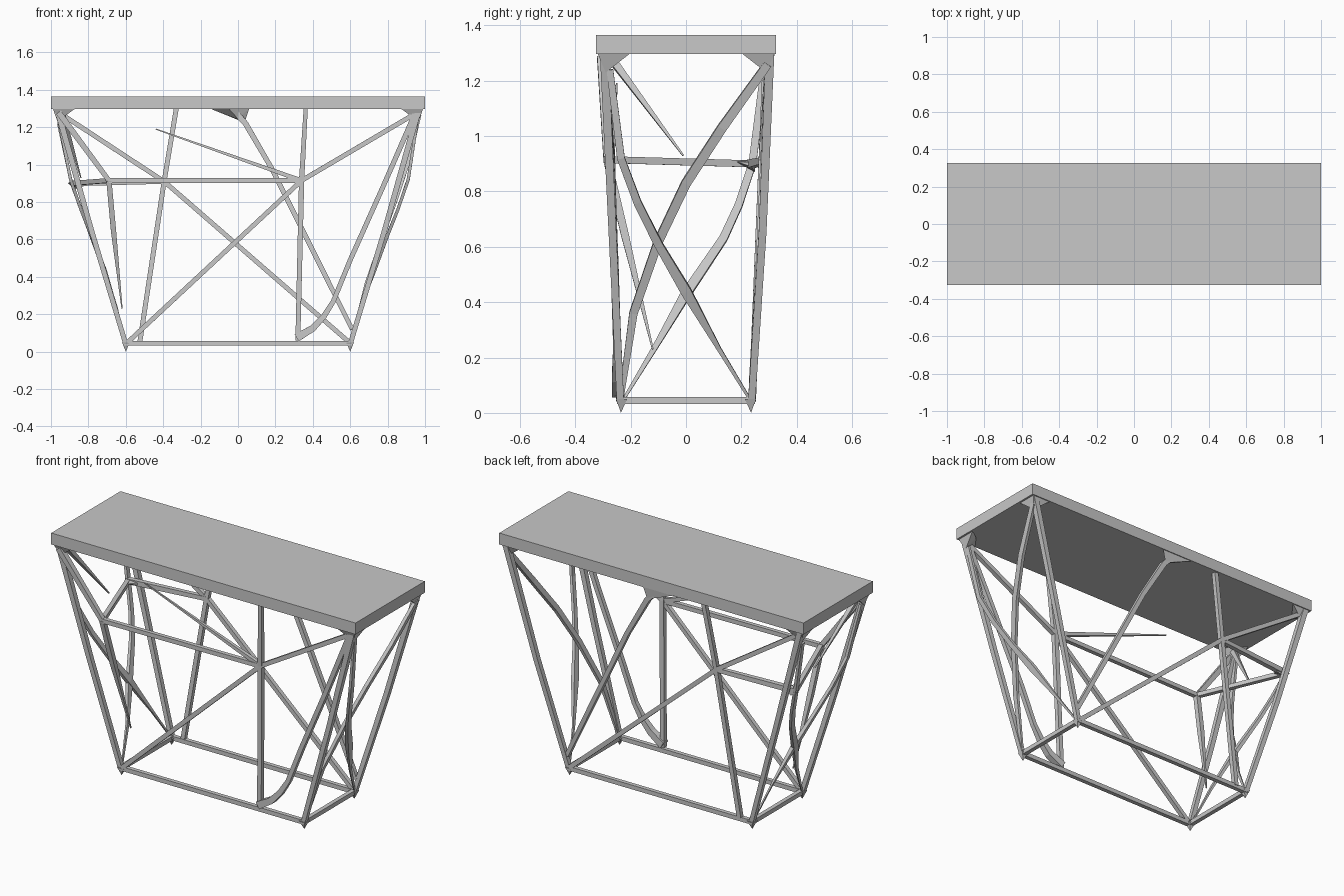
import bpy, bmesh
from mathutils import Vector

old = bpy.data.objects.get("Cube")
if old:
    bpy.data.objects.remove(old, do_unlink=True)

grey = bpy.data.materials.new("plain grey")
grey.use_nodes = True
COL = (0.58, 0.58, 0.58, 1)
grey.diffuse_color = COL
grey.node_tree.nodes["Principled BSDF"].inputs["Base Color"].default_value = COL


def finish(name, bm):
    bmesh.ops.recalc_face_normals(bm, faces=bm.faces)
    me = bpy.data.meshes.new(name)
    bm.to_mesh(me)
    bm.free()
    me.materials.append(grey)
    ob = bpy.data.objects.new(name, me)
    bpy.context.collection.objects.link(ob)
    return ob


def strut(name, points, half=0.015, flat=1.0):
    """Four-sided bar along a path; half is one value or one per point."""
    pts = [Vector(p) for p in points]
    radii = half if isinstance(half, (list, tuple)) else [half] * len(pts)
    bm = bmesh.new()
    rings = []
    for i, p in enumerate(pts):
        t = (pts[min(i + 1, len(pts) - 1)] - pts[max(i - 1, 0)]).normalized()
        ref = Vector((0, 1, 0)) if abs(t.y) < 0.9 else Vector((0, 0, 1))
        u = t.cross(ref).normalized()
        v = t.cross(u)
        rings.append([bm.verts.new(p + (u * a * flat + v * b) * radii[i])
                      for a, b in ((1, 1), (-1, 1), (-1, -1), (1, -1))])
    for a, b in zip(rings, rings[1:]):
        for k in range(4):
            bm.faces.new((a[k], a[(k + 1) % 4], b[(k + 1) % 4], b[k]))
    bm.faces.new(rings[0])
    bm.faces.new(rings[-1])
    return finish(name, bm)


def hull(name, points):
    bm = bmesh.new()
    for p in points:
        bm.verts.new(p)
    bmesh.ops.convex_hull(bm, input=bm.verts)
    return finish(name, bm)


# Table top
top = bmesh.new()
bmesh.ops.create_cube(top, size=1)
bmesh.ops.scale(top, vec=(2, 0.65, 0.068), verts=top.verts)
bmesh.ops.translate(top, vec=(0, 0, 1.331), verts=top.verts)
finish("table_top", top)

# Legs, feet, corner gussets and the front-sloping end braces
for sx, side, bulge in ((1, "left", .03), (-1, "right", .015)):
    for sy, end, mid, high in ((-1, "front", .266, .295), (1, "back", .277, .303)):
        tag = f"{side}_{end}"
        strut("leg_" + tag, [(sx * .6, sy * .237, .04), (sx * .787, sy * mid, .66),
                             (sx * .968, sy * high, 1.3)], [.013, .014, .016])
        hull("foot_" + tag, [(sx * (.6 + a), sy * (.235 + b), .05)
                             for a in (-.022, .02) for b in (-.022, .018)]
             + [(sx * .6, sy * .235, 0)])
        hull("gusset_" + tag, [(sx * x, sy * y, z) for x, y, z in (
            (.99, .32, 1.3), (.87, .32, 1.3), (.99, .2, 1.3), (.94, .23, 1.288),
            (.965, .29, 1.23), (.92, .3, 1.275))])
    strut("end_brace_front_" + side,
          [(sx * .96, -.275, 1.24), (sx * (.88 + bulge), -.235, .92),
           (sx * (.825 + bulge), -.175, .76), (sx * (.765 + bulge), -.1, .61),
           (sx * (.7 + bulge), 0, .44), (sx * (.64 + bulge / 2), .12, .23),
           (sx * .605, .23, .05)],
          [.012, .014, .014, .015, .019, .008, .005], .6)

# Back-sloping end braces
strut("end_brace_back_left",
      [(.97, .295, 1.26), (.915, .13, 1.03), (.85, 0, .83), (.775, -.1, .62),
       (.685, -.19, .36), (.605, -.235, .05)], [.015, .017, .017, .016, .015, .009], .6)
strut("end_brace_back_right",
      [(-.96, .28, 1.22), (-.89, .24, .9), (-.835, .19, .75), (-.79, .135, .63),
       (-.715, 0, .43), (-.65, -.11, .24), (-.605, -.225, .05)],
      [.013, .014, .014, .015, .018, .01, .005], .6)

# Bottom ring
for s, end in ((-1, "front"), (1, "back")):
    strut("bottom_rail_" + end, [(-.61, s * .237, .045), (.61, s * .237, .045)], .0125)
for s, side in ((1, "left"), (-1, "right")):
    strut("bottom_rail_" + side, [(s * .6, -.245, .045), (s * .6, .245, .045)], .0125)

# Shared joints of the frame
FRONT = (.34, -.27, .915)
FRONT_SHELF = (-.69, -.285, .915)
BACK_LEG = (-.885, .235, .9)
BACK = (-.395, .275, .91)

# Front face
strut("front_post", [(.362, -.3, 1.3), FRONT, (.32, -.245, .06)], [.011, .014, .013])
strut("front_diagonal", [(.96, -.295, 1.28), FRONT, (-.59, -.24, .05)], .0125)
strut("front_curved_brace",
      [(.315, -.245, .075), (.4, -.25, .125), (.46, -.25, .19), (.51, -.25, .27),
       (.6, -.255, .49), (.77, -.27, .87), (.95, -.295, 1.28)],
      [.022, .018, .015, .013, .013, .013, .014])
strut("front_loose_spike", [FRONT, (-.44, -.25, 1.19)], [.012, .003])
strut("front_corner_brace", [(-.96, -.305, 1.28), FRONT_SHELF], [.016, .013])

# Mid-height rails
strut("shelf_rail_front", [FRONT, FRONT_SHELF], .0125)
strut("shelf_rail_right", [FRONT_SHELF, BACK_LEG], .0125)
strut("shelf_rail_back", [BACK_LEG, BACK], [.015, .0125])
hull("shelf_corner_gusset", [(-.91, .25, .9), (-.865, .25, .87), (-.8, .25, .905),
                             (-.855, .18, .908), (-.89, .235, .915), (-.81, .235, .89)])

# Back face
strut("back_diagonal", [(-.96, .29, 1.28), BACK, (.595, .24, .05)], .0125)
strut("back_post", [(-.33, .3, 1.3), BACK, (-.525, .24, .05)], .013)
strut("back_long_brace", [(-.01, .3, 1.275), (.04, .297, 1.22), (.18, .285, .98),
                          (.4, .265, .54), (.61, .24, .12)],
      [.016, .015, .013, .013, .012])
hull("back_gusset", [(-.15, .32, 1.3), (.06, .32, 1.3), (-.05, .25, 1.3),
                     (.035, .312, 1.225), (.0, .285, 1.245), (-.08, .315, 1.28)])

# Tapered loose spikes at the right end
strut("right_upper_spike", [(-.94, -.27, 1.28), (-.84, -.01, .93)], [.014, .003])
strut("right_lower_spike", [FRONT_SHELF, (-.665, -.22, .64), (-.62, -.12, .23)],
      [.014, .014, .003])
